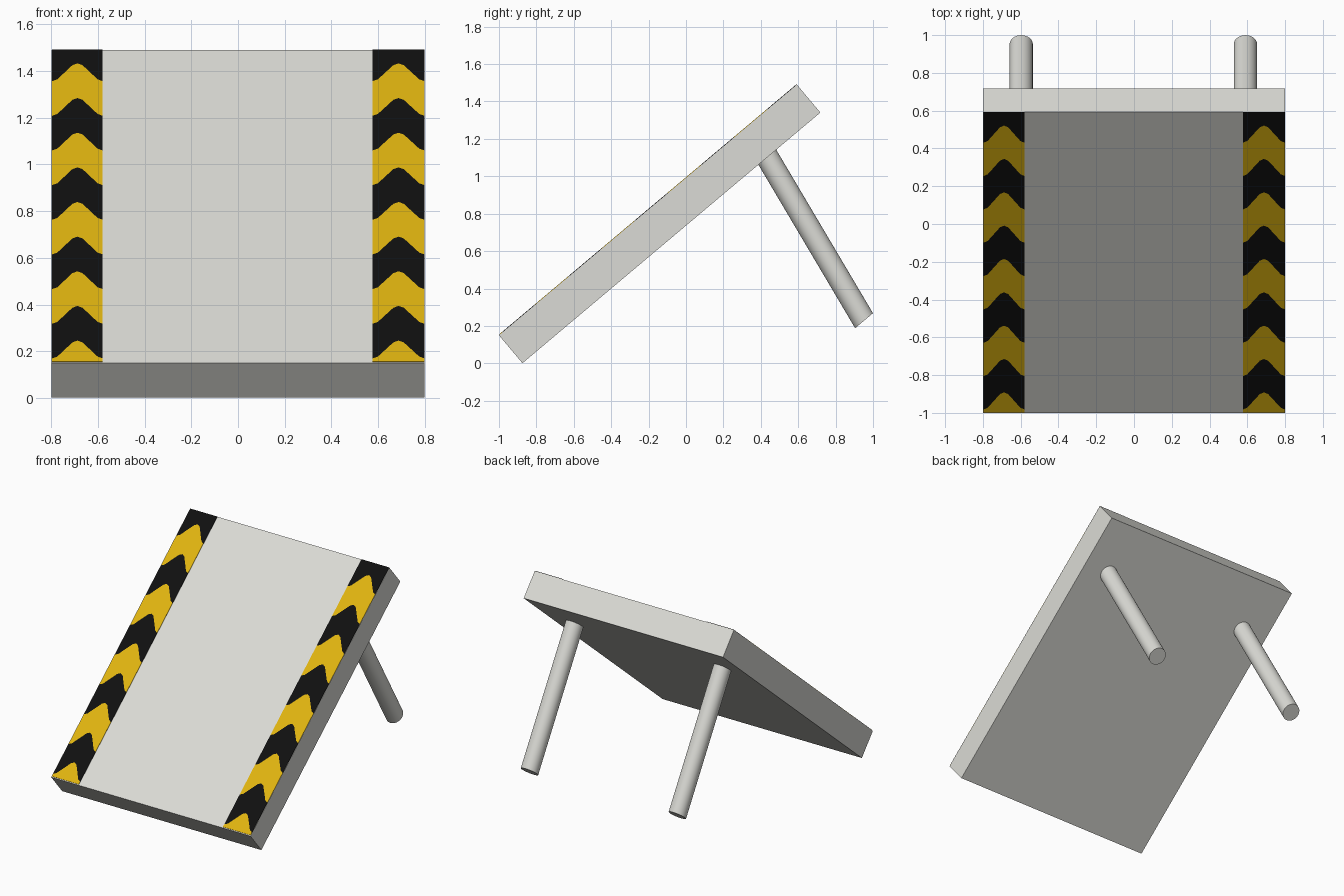
import bpy, bmesh, math
from mathutils import Vector

if "Cube" in bpy.data.objects:
    bpy.data.objects.remove(bpy.data.objects["Cube"])


def material(name, rgb):
    m = bpy.data.materials.new(name)
    m.diffuse_color = (*rgb, 1)
    m.use_nodes = True
    m.node_tree.nodes["Principled BSDF"].inputs["Base Color"].default_value = m.diffuse_color
    return m


GREY = material("light grey", (0.71, 0.71, 0.67))
YELLOW = material("safety yellow", (0.74, 0.455, 0.005))
BLACK = material("black", (0.005, 0.005, 0.005))

# Sloped frame: origin at the low front edge of the top face
ORIGIN = Vector((0, -1.0, 0.15))
TOP = Vector((0, 0.593, 1.49))
SLOPE = (TOP - ORIGIN).normalized()
NORMAL = Vector((0, -SLOPE.z, SLOPE.y))
LENGTH = (TOP - ORIGIN).length
THICK = 0.195


def on_slope(x, s, h=0.0):
    return ORIGIN + Vector((x, 0, 0)) + SLOPE * s + NORMAL * h


def finish(bm, name, mats):
    bmesh.ops.recalc_face_normals(bm, faces=bm.faces)
    me = bpy.data.meshes.new(name)
    bm.to_mesh(me)
    bm.free()
    for m in mats:
        me.materials.append(m)
    ob = bpy.data.objects.new(name, me)
    bpy.context.collection.objects.link(ob)
    return ob


# Sloped ramp board
bm = bmesh.new()
bmesh.ops.create_cube(bm, size=1)
for v in bm.verts:
    x, y, z = v.co
    v.co = on_slope(x * 1.6, (y + 0.5) * LENGTH, (z - 0.5) * THICK)
finish(bm, "ramp_board", [GREY])

# Chevron strips: columns across the strip, one band per colour
DROP = [(-1, 1), (-0.8, 0.9), (-0.2, 0.1), (0, 0), (0.2, 0.1), (0.8, 0.9), (1, 1)]
PEAKS = [(0.243 - 0.15 + 0.1485 * k) / SLOPE.z for k in range(9)]
DEPTH = 0.076 / SLOPE.z


def chevron_strip(name, x0, x1):
    bm = bmesh.new()
    mid, half = (x0 + x1) / 2, (x1 - x0) / 2
    cols = []
    for t, d in DROP:
        levels = [0.006] + [p - d * DEPTH for p in PEAKS] + [LENGTH]
        cols.append([bm.verts.new(on_slope(mid + t * half, s, 0.003)) for s in levels])
    for a, b in zip(cols, cols[1:]):
        for k in range(len(a) - 1):
            f = bm.faces.new((a[k], b[k], b[k + 1], a[k + 1]))
            f.material_index = k % 2
    # give the plate its small thickness
    ret = bmesh.ops.extrude_face_region(bm, geom=bm.faces[:], use_keep_orig=True)
    for v in ret["geom"]:
        if isinstance(v, bmesh.types.BMVert):
            v.co -= NORMAL * 0.004
    finish(bm, name, [YELLOW, BLACK])


chevron_strip("left_chevron_strip", -0.796, -0.58)
chevron_strip("right_chevron_strip", 0.577, 0.799)


# Round legs, both ends cut parallel to the board
def leg(name, x, r=0.0615, n=32):
    top, foot = Vector((x, 0.43, 1.11)), Vector((x, 0.952, 0.228))
    axis = (foot - top).normalized()
    side = Vector((1, 0, 0))
    up = axis.cross(side)
    bm = bmesh.new()
    rings = []
    for c in (top, foot):
        ring = []
        for i in range(n):
            a = 2 * math.pi * i / n
            off = side * math.cos(a) * r + up * math.sin(a) * r
            off -= axis * (off.dot(NORMAL) / axis.dot(NORMAL))
            ring.append(bm.verts.new(c + off))
        rings.append(ring)
        bm.faces.new(ring)
    for i in range(n):
        j = (i + 1) % n
        bm.faces.new((rings[0][i], rings[0][j], rings[1][j], rings[1][i]))
    ob = finish(bm, name, [GREY])
    bpy.ops.object.select_all(action='DESELECT')
    ob.select_set(True)
    bpy.context.view_layer.objects.active = ob
    bpy.ops.object.shade_smooth_by_angle(angle=math.radians(35))


leg("left_leg", -0.597)
leg("right_leg", 0.59)
